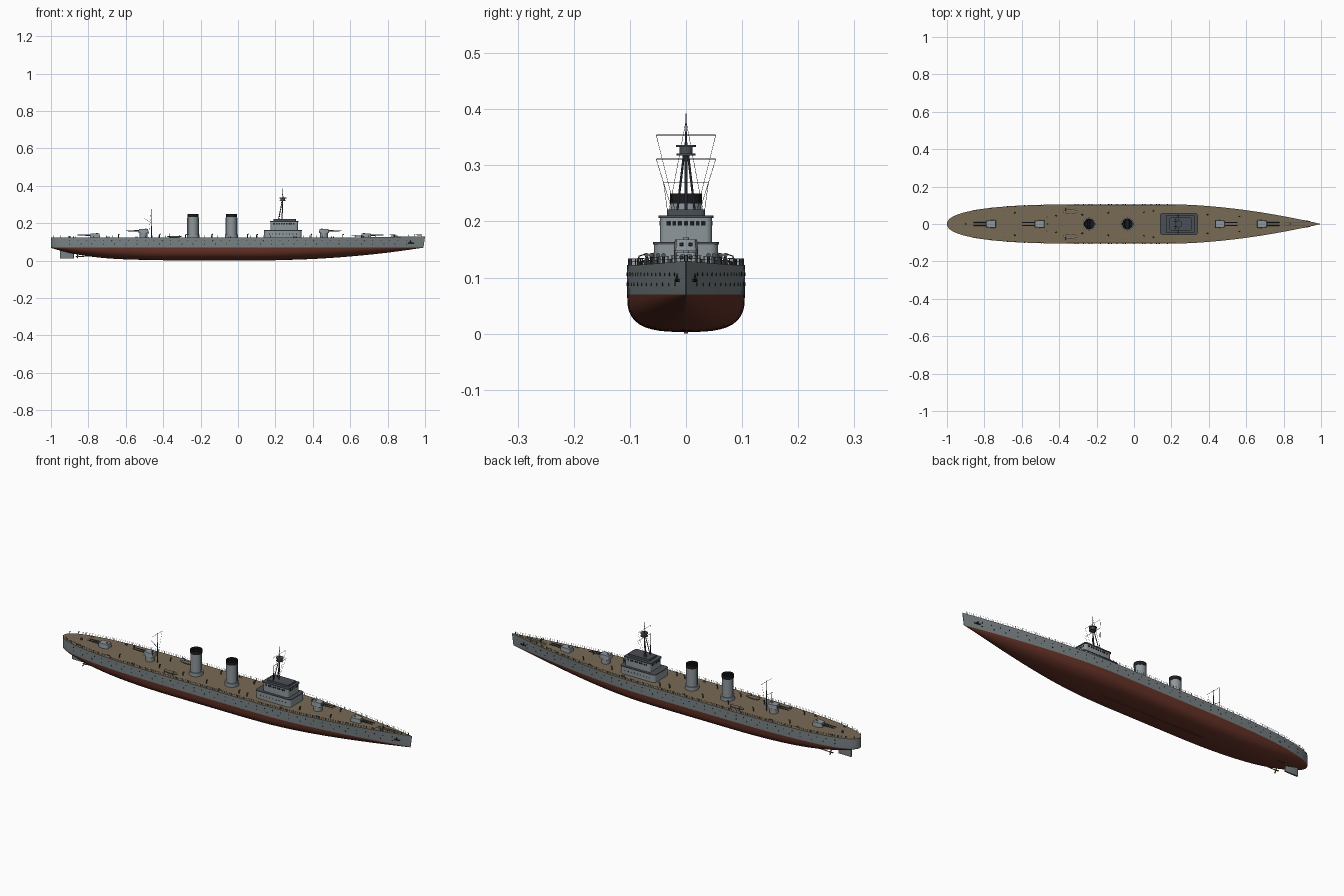
import bpy, bmesh, math
from mathutils import Vector

if "Cube" in bpy.data.objects:
    bpy.data.objects.remove(bpy.data.objects["Cube"])

def mat(name, r, g, b):
    m = bpy.data.materials.new(name)
    m.diffuse_color = (r, g, b, 1)
    m.use_nodes = True
    m.node_tree.nodes["Principled BSDF"].inputs["Base Color"].default_value = m.diffuse_color
    return m

GREY = mat("hull grey", 0.19, 0.22, 0.23)
LIGHT = mat("upperworks grey", 0.27, 0.31, 0.33)
RED = mat("antifouling red", 0.13, 0.032, 0.02)
TAN = mat("deck planking", 0.19, 0.145, 0.09)
DARK = mat("dark grey", 0.07, 0.08, 0.092)
BLACK = mat("black", 0.012, 0.012, 0.014)
BRONZE = mat("bronze", 0.25, 0.15, 0.05)

# ---------- helpers ----------
def finish(name, bm, *mats):
    bmesh.ops.recalc_face_normals(bm, faces=bm.faces)
    me = bpy.data.meshes.new(name)
    bm.to_mesh(me)
    bm.free()
    for m in mats:
        me.materials.append(m)
    ob = bpy.data.objects.new(name, me)
    bpy.context.collection.objects.link(ob)
    bpy.ops.object.select_all(action='DESELECT')
    ob.select_set(True)
    bpy.context.view_layer.objects.active = ob
    bpy.ops.object.shade_smooth_by_angle(angle=math.radians(35))
    return ob

def rod(bm, a, b, r1, r2=None, n=8):
    a, b = Vector(a), Vector(b)
    d = b - a
    m = Vector((0, 0, 1)).rotation_difference(d).to_matrix().to_4x4()
    m.translation = (a + b) / 2
    bmesh.ops.create_cone(bm, cap_ends=True, segments=n, radius1=r1,
                          radius2=r1 if r2 is None else r2, depth=d.length, matrix=m)

def block(bm, cx, cy, z0, z1, hx, hy, r=0.01, top=1.0, nose=1.0):
    """Rounded-corner block; top scales the roof, nose scales the width at the +hx end."""
    rings = []
    for z, s in ((z0, 1.0), (z1, top)):
        ring = []
        for q in range(4):
            sx, sy = ((1, 1), (-1, 1), (-1, -1), (1, -1))[q]
            for k in range(4):
                a = q * math.pi / 2 + k * math.pi / 6
                x = sx * (abs(hx) - r) + r * math.cos(a)
                y = sy * (hy - r) + r * math.sin(a)
                y *= nose if x > 0 else 1
                ring.append(bm.verts.new((cx + math.copysign(1, hx) * x * s, cy + y * s, z)))
        rings.append(ring)
    n = len(rings[0])
    for i in range(n):
        j = (i + 1) % n
        bm.faces.new((rings[0][i], rings[0][j], rings[1][j], rings[1][i]))
    bm.faces.new(rings[0])
    bm.faces.new(rings[1])

# ---------- hull form ----------
WL = 0.07

def deck_z(x):
    return 0.122 + 0.008 * max(0, (x - 0.3) / 0.7) ** 2

def half(x):
    if x > 0.2:
        return 0.105 * max(0, 1 - ((x - 0.2) / 0.8) ** 1.75)
    if x < -0.2:
        return 0.105 * max(0, 1 - min(1, (-0.2 - x) / 0.8) ** 3) ** 0.45
    return 0.105

def keel(x):
    if x > 0.2:
        return 0.003 + 0.066 * ((x - 0.2) / 0.8) ** 1.8
    if x < -0.3:
        return 0.003 + 0.065 * min(1, (-0.3 - x) / 0.7) ** 3.5
    return 0.003

def section(x):
    bow, aft = max(0, (x - 0.1) / 0.9), max(0, (-0.4 - x) / 0.6)
    p = 3.0 - 1.6 * bow - 1.0 * aft
    w, dz, kz = max(half(x), 0.0008), deck_z(x), keel(x)
    ww = w * (1 - 0.2 * bow ** 2)
    pts = [(w + (ww - w) * i / 3, dz + (WL - dz) * i / 3) for i in range(4)]
    for i in range(1, 11):
        a = math.pi / 2 * i / 10
        c = max(0, math.cos(a)) if i < 10 else 0
        pts.append((ww * c ** (2 / p), WL - (WL - kz) * math.sin(a) ** (2 / p)))
    rake = 0.14 * max(0, (x - 0.8) / 0.2)
    return [Vector((x - rake * (dz - z), y, z)) for y, z in pts]

bm = bmesh.new()
rows = []
for i in range(73):
    s = section(-math.cos(math.pi * i / 72))
    ring = s + [Vector((v.x, -v.y, v.z)) for v in reversed(s[:-1])]
    rows.append([bm.verts.new(v) for v in ring])
n = len(rows[0])
for a, b in zip(rows, rows[1:]):
    for k in range(n):
        j = (k + 1) % n
        f = bm.faces.new((a[k], a[j], b[j], b[k]))
        if k == n - 1:
            f.material_index = 2
        elif f.calc_center_median().z < WL:
            f.material_index = 1
bm.faces.new(rows[0])
bm.faces.new(rows[-1])
finish("hull", bm, GREY, RED, TAN)

bm = bmesh.new()
block(bm, -0.1, 0, 0, 0.006, 0.3, 0.004, 0.002)
finish("keel_bar", bm, RED)

# portholes and anchors
bm = bmesh.new()
for side in (1, -1):
    for row, (z, step) in enumerate(((0.106, 0.045), (0.088, 0.06))):
        x = -0.9
        while x < 0.93:
            w = half(x) * (1 - 0.2 * max(0, (x - 0.1) / 0.9) ** 2 * (deck_z(x) - z) / (deck_z(x) - WL))
            rod(bm, (x, side * (w - 0.004), z), (x, side * (w + 0.0008), z), 0.0028)
            x += step
    rod(bm, (0.92, side * 0.012, 0.112), (0.925, side * 0.017, 0.094), 0.003)
    rod(bm, (0.91, side * 0.018, 0.095), (0.94, side * 0.013, 0.095), 0.0028)
finish("portholes_and_anchors", bm, BLACK)

# railings along both deck edges
bm = bmesh.new()
for side in (1, -1):
    pts = [(x, side * max(0.001, half(x) - 0.002), deck_z(x)) for x in
           [-0.985 + 1.965 * i / 56 for i in range(57)]]
    for i, (x, y, z) in enumerate(pts):
        rod(bm, (x, y, z), (x, y, z + 0.012), 0.0008, n=5)
        if i:
            for h in (0.006, 0.0115):
                a = pts[i - 1]
                rod(bm, (a[0], a[1], a[2] + h), (x, y, z + h), 0.0003, n=4)
finish("railings", bm, DARK)

# ---------- bridge ----------
bm = bmesh.new()
block(bm, 0.24, 0, 0.12, 0.16, 0.1, 0.057, 0.015)
block(bm, 0.247, 0, 0.16, 0.206, 0.073, 0.046, 0.01)
finish("bridge_walls", bm, LIGHT)
bm = bmesh.new()
block(bm, 0.24, 0, 0.159, 0.163, 0.102, 0.059, 0.015)
block(bm, 0.247, 0, 0.206, 0.211, 0.077, 0.049, 0.01)
block(bm, 0.25, 0, 0.211, 0.221, 0.06, 0.034, 0.008)
finish("bridge_roofs", bm, DARK)
bm = bmesh.new()
for i in range(-4, 5):
    for s in (1, -1):
        block(bm, 0.247 + i * 0.013, s * 0.046, 0.193, 0.201, 0.004, 0.001, 0.0005)
    if abs(i) < 4:
        for s in (1, -1):
            block(bm, 0.247 + s * 0.073, i * 0.0105, 0.193, 0.201, 0.001, 0.0035, 0.0005)
    for s in (1, -1):
        rod(bm, (0.24 + i * 0.018, s * 0.055, 0.142), (0.24 + i * 0.018, s * 0.0578, 0.142), 0.0028)
finish("bridge_windows", bm, BLACK)

# ---------- funnels ----------
for name, x in (("fore_funnel", -0.035), ("aft_funnel", -0.24)):
    bm = bmesh.new()
    rod(bm, (x, 0, 0.12), (x, 0, 0.14), 0.034, n=32)
    rod(bm, (x, 0, 0.14), (x, 0, 0.234), 0.028, n=32)
    for s in (1, -1):
        rod(bm, (x + s * 0.03, 0, 0.12), (x + s * 0.03, 0, 0.23), 0.002)
    finish(name, bm, LIGHT)
    bm = bmesh.new()
    rod(bm, (x, 0, 0.232), (x, 0, 0.25), 0.0287, n=32)
    top = [f for f in bm.faces if f.normal.z > 0.9]
    bmesh.ops.inset_region(bm, faces=top, thickness=0.003)
    bmesh.ops.translate(bm, vec=(0, 0, -0.012), verts=list({v for f in top for v in f.verts}))
    for i in range(-2, 3):
        w = math.sqrt(0.027 ** 2 - (i * 0.009) ** 2)
        rod(bm, (x + i * 0.009, -w, 0.247), (x + i * 0.009, w, 0.247), 0.001, n=5)
    finish(name + "_cap", bm, BLACK)

# ---------- gun turrets ----------
for name, x, d, z in (("turret_a", 0.685, 1, 0.124), ("turret_b", 0.46, 1, 0.147),
                      ("turret_x", -0.505, -1, 0.147), ("turret_y", -0.765, -1, 0.124)):
    bm = bmesh.new()
    rod(bm, (x, 0, 0.118), (x, 0, z + 0.001), 0.021, n=24)
    block(bm, x, 0, z, z + 0.021, d * 0.027, 0.022, 0.006, top=0.9, nose=0.85)
    rod(bm, (x - d * 0.012, 0, z + 0.02), (x - d * 0.012, 0, z + 0.024), 0.005, n=12)
    finish(name, bm, LIGHT)
    bm = bmesh.new()
    for s in (1, -1):
        y = s * 0.008
        rod(bm, (x + d * 0.015, y, z + 0.012), (x + d * 0.05, y, z + 0.012), 0.0042, 0.0035, n=10)
        rod(bm, (x + d * 0.05, y, z + 0.012), (x + d * 0.093, y, z + 0.012), 0.003, 0.0022, n=10)
    finish(name + "_guns", bm, DARK)

# ---------- masts and rigging ----------
bm = bmesh.new()
rod(bm, (0.235, 0, 0.215), (0.24, 0, 0.345), 0.003, 0.0022)
rod(bm, (0.24, 0, 0.34), (0.24, 0, 0.392), 0.0018, 0.0006)
for s in (1, -1):
    rod(bm, (0.215, s * 0.016, 0.215), (0.238, s * 0.003, 0.325), 0.002)
rod(bm, (0.24, -0.053, 0.311), (0.24, 0.053, 0.311), 0.0009, n=6)
rod(bm, (0.24, -0.053, 0.354), (0.24, 0.053, 0.354), 0.0006, n=6)
rod(bm, (0.24, 0, 0.318), (0.24, 0, 0.321), 0.017, n=20)
rod(bm, (0.24, 0, 0.321), (0.24, 0, 0.334), 0.012, n=20)
rod(bm, (0.24, 0, 0.333), (0.24, 0, 0.336), 0.018, n=20)
finish("fore_mast", bm, DARK)
bm = bmesh.new()
rod(bm, (-0.463, 0, 0.12), (-0.463, 0, 0.275), 0.0025, 0.001)
rod(bm, (-0.463, -0.04, 0.27), (-0.463, 0.04, 0.27), 0.0007, n=6)
rod(bm, (-0.463, 0, 0.2), (-0.5, 0, 0.225), 0.001, n=6)
finish("main_mast", bm, DARK)
bm = bmesh.new()
for s in (1, -1):
    rod(bm, (0.24, s * 0.053, 0.311), (0.22, s * 0.025, 0.221), 0.0004, n=4)
    rod(bm, (0.24, s * 0.053, 0.354), (0.22, s * 0.02, 0.221), 0.0004, n=4)
    rod(bm, (0.24, 0, 0.38), (0.22, s * 0.03, 0.221), 0.0004, n=4)
    rod(bm, (-0.463, s * 0.04, 0.27), (-0.48, s * 0.02, 0.122), 0.0004, n=4)
finish("rigging", bm, BLACK)

# ---------- boats, davits and deck fittings ----------
for s, side in ((1, "port"), (-1, "starboard")):
    bm = bmesh.new()
    bmesh.ops.create_uvsphere(bm, u_segments=24, v_segments=10, radius=1)
    for v in bm.verts:
        v.co = Vector((-0.34 + v.co.x * 0.04, s * 0.066 + v.co.y * 0.0115, 0.131 + min(v.co.z, 0) * 0.009))
    finish(side + "_boat", bm, LIGHT)
    bm = bmesh.new()
    bmesh.ops.create_circle(bm, cap_ends=True, segments=24, radius=1)
    for v in bm.verts:
        v.co = Vector((-0.34 + v.co.x * 0.033, s * 0.066 + v.co.y * 0.008, 0.1316))
    finish(side + "_boat_inside", bm, TAN)
bm = bmesh.new()
for s in (1, -1):
    for x in (-0.365, -0.315):
        rod(bm, (x, s * 0.084, 0.12), (x, s * 0.084, 0.138), 0.0012, n=6)
        rod(bm, (x, s * 0.084, 0.138), (x, s * 0.07, 0.143), 0.001, n=6)
    for x, y in ((-0.64, 0.06), (-0.42, 0.045), (-0.28, 0.05), (-0.14, 0.06), (0.05, 0.062), (0.1, 0.07), (0.39, 0.05), (0.56, 0.04)):
        rod(bm, (x, s * y, 0.12), (x, s * y, 0.138), 0.0025)
        rod(bm, (x - 0.001, s * y, 0.138), (x + 0.006, s * y, 0.14), 0.0025, 0.004)
    for x in (-0.88, -0.7, -0.55, -0.05, 0.3, 0.5, 0.66, 0.84):
        for dx in (0, 0.01):
            rod(bm, (x + dx, s * half(x) * 0.8, 0.12), (x + dx, s * half(x) * 0.8, deck_z(x) + 0.006), 0.002)
    rod(bm, (0.8, s * 0.007, 0.126), (0.92, s * 0.007, 0.1285), 0.0012, n=6)
rod(bm, (0.835, 0, 0.12), (0.835, 0, 0.14), 0.004, n=12)
rod(bm, (-0.9, 0, 0.12), (-0.9, 0, 0.132), 0.005, n=12)
finish("deck_fittings", bm, DARK)

# ---------- rudder, shafts and propellers ----------
bm = bmesh.new()
block(bm, -0.915, 0, 0.01, 0.066, 0.037, 0.004, 0.002)
finish("rudder", bm, GREY)
bm = bmesh.new()
for s in (1, -1):
    rod(bm, (-0.68, s * 0.035, 0.025), (-0.86, s * 0.035, 0.022), 0.0022)
    rod(bm, (-0.85, s * 0.035, 0.022), (-0.868, s * 0.035, 0.022), 0.004, 0.0015)
    for k in range(3):
        a = k * math.tau / 3
        rod(bm, (-0.857, s * 0.035, 0.022),
            (-0.86, s * 0.035 + 0.014 * math.sin(a), 0.022 + 0.014 * math.cos(a)), 0.0015, 0.0035, n=6)
finish("propellers", bm, BRONZE)
